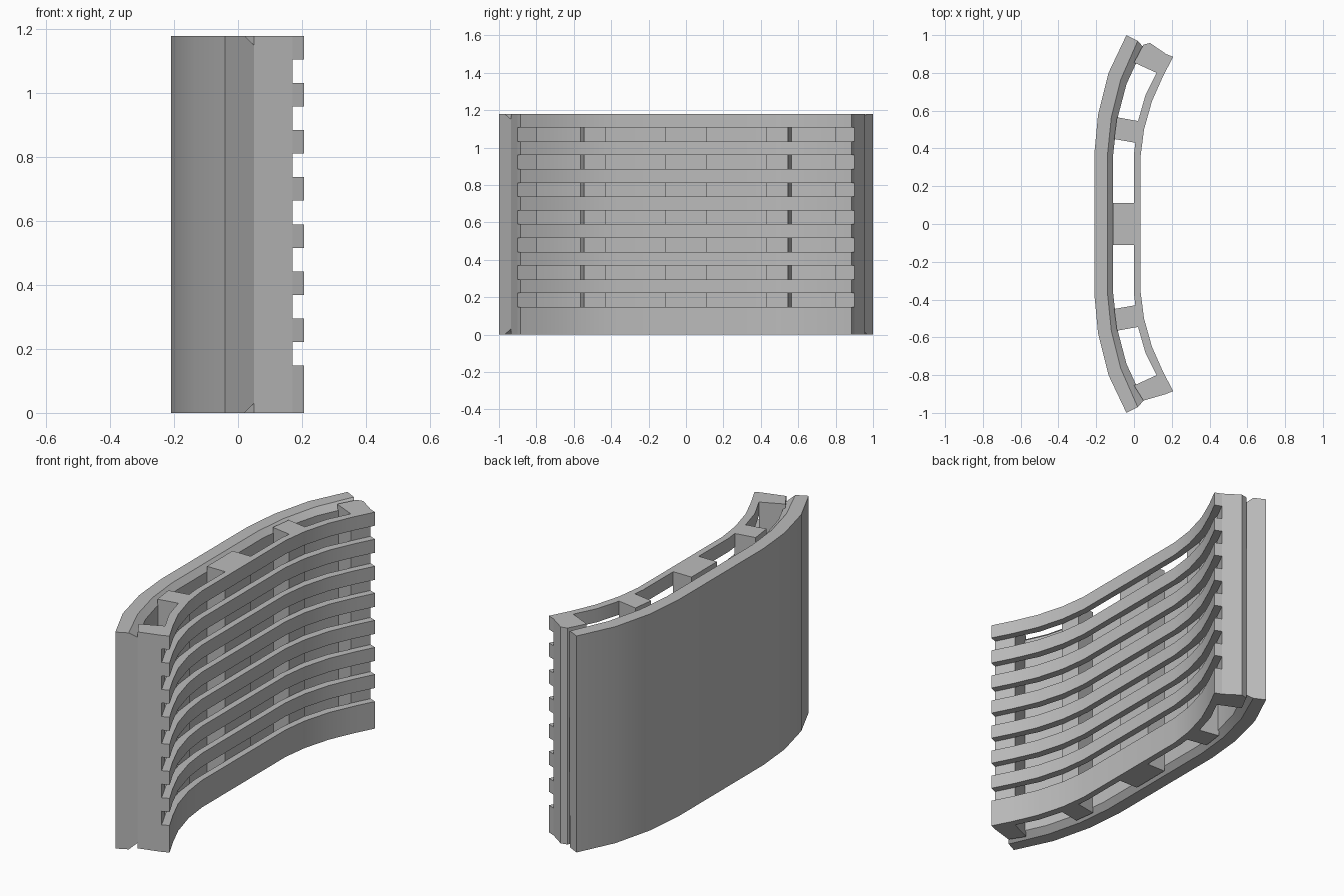
import bpy, bmesh, math

if "Cube" in bpy.data.objects:
    bpy.data.objects.remove(bpy.data.objects["Cube"])

H = 1.18
grey = bpy.data.materials.new("plain grey")
grey.diffuse_color = (0.5, 0.5, 0.5, 1)
grey.use_nodes = True
grey.node_tree.nodes["Principled BSDF"].inputs["Base Color"].default_value = grey.diffuse_color


def finish(name, bm):
    bmesh.ops.recalc_face_normals(bm, faces=bm.faces[:])
    me = bpy.data.meshes.new(name)
    bm.to_mesh(me)
    bm.free()
    ob = bpy.data.objects.new(name, me)
    bpy.context.collection.objects.link(ob)
    me.materials.append(grey)
    bpy.ops.object.select_all(action='DESELECT')
    ob.select_set(True)
    bpy.context.view_layer.objects.active = ob
    bpy.ops.object.shade_smooth_by_angle(angle=math.radians(25))
    return ob


def loft(name, sections):
    """Skin a row of closed sections and cap both ends."""
    bm = bmesh.new()
    rings = [[bm.verts.new(p) for p in s] for s in sections]
    n = len(rings[0])
    for a, b in zip(rings, rings[1:]):
        for i in range(n):
            j = (i + 1) % n
            bm.faces.new((a[i], a[j], b[j], b[i]))
    bm.faces.new(rings[0])
    bm.faces.new(rings[-1])
    return finish(name, bm)


def prism(name, outline, z0, z1):
    return loft(name, [[(x, y, z) for x, y in outline] for z in (z0, z1)])


def mirrored(half):
    """Full plan curve from the +y end to the -y end."""
    return half[::-1] + [(x, -y) for x, y in half]


# Curved back panel with chamfered inner rim
outer = mirrored([(-.21, .37), (-.19, .58), (-.135, .80), (-.04, 1.0)])
rim = mirrored([(-.14, .37), (-.12, .565), (-.07, .765), (.02, .97)])
inner = mirrored([(-.11, .37), (-.09, .55), (-.04, .74), (.05, .935)])
c = 0.03
loft("back_panel", [
    [(*o, 0), (*r, 0), (*i, c), (*i, H - c), (*r, H), (*o, H)]
    for o, r, i in zip(outer, rim, inner)])

# Curved horizontal slats, the lowest one taller
slat_back = mirrored([(0, .37), (.02, .54), (.06, .68), (.12, .80), (.17, .90)])
slat_front = mirrored([(.035, .36), (.053, .50), (.095, .65), (.153, .78), (.207, .885)])
pitch = 0.1475
for k in range(8):
    z0 = 0 if k == 0 else k * pitch + pitch / 2
    z1 = (k + 1) * pitch
    loft(f"slat_{k + 1}", [
        [(*b, z0), (*f, z0), (*f, z1), (*b, z1)]
        for b, f in zip(slat_back, slat_front)])

# Upright spacers between panel and slats
prism("centre_post", [(-.11, -.11), (0, -.11), (0, .11), (-.11, .11)], 0, H)
for side, s in (("left", -1), ("right", 1)):
    mid = [(-.105, .45), (.008, .43), (.021, .545), (-.09, .565)]
    end = [(0, .855), (.12, .80), (.17, .90), (.05, .935)]
    if s > 0:
        end = [(0, .855), (.12, .80), (.17, .90), (.085, .958), (.05, .95)]
    prism(f"{side}_middle_post", [(x, y * s) for x, y in mid], 0, H)
    prism(f"{side}_end_post", [(x, y * s) for x, y in end], 0, H)
